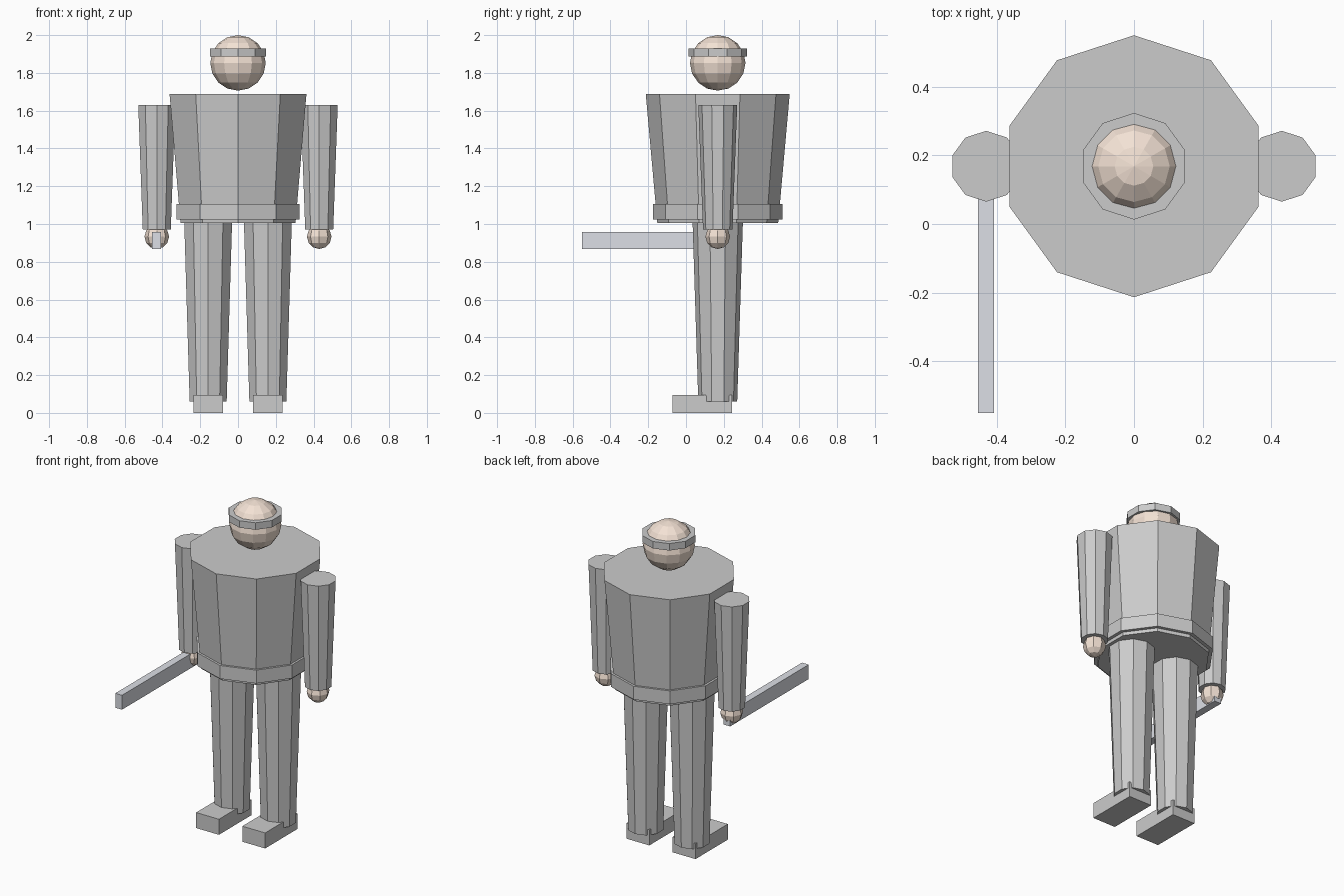
import bpy, bmesh
from mathutils import Matrix

if "Cube" in bpy.data.objects:
    bpy.data.objects.remove(bpy.data.objects["Cube"])

CY = 0.168  # body axis in y


def material(name, color):
    m = bpy.data.materials.new(name)
    m.diffuse_color = color
    m.use_nodes = True
    m.node_tree.nodes["Principled BSDF"].inputs["Base Color"].default_value = m.diffuse_color
    return m


skin = material("skin", (0.9, 0.76, 0.66, 1))
steel = material("steel", (0.72, 0.74, 0.79, 1))


def finish(name, bm, mat=None):
    me = bpy.data.meshes.new(name)
    bm.to_mesh(me)
    bm.free()
    ob = bpy.data.objects.new(name, me)
    bpy.context.collection.objects.link(ob)
    if mat:
        me.materials.append(mat)
    return ob


def taper(name, x, z0, z1, r0, r1):
    """Ten-sided tapered column on the body axis."""
    bm = bmesh.new()
    bmesh.ops.create_cone(bm, cap_ends=True, segments=10, radius1=r0, radius2=r1,
                          depth=z1 - z0,
                          matrix=Matrix.Translation((x, CY, (z0 + z1) / 2)))
    return finish(name, bm)


def ball(name, x, z, r, seg, rings):
    bm = bmesh.new()
    bmesh.ops.create_uvsphere(bm, u_segments=seg, v_segments=rings, radius=r,
                              matrix=Matrix.Translation((x, CY, z)))
    return finish(name, bm, skin)


def box(name, lo, hi, mat=None):
    bm = bmesh.new()
    mid = [(a + b) / 2 for a, b in zip(lo, hi)]
    size = [b - a for a, b in zip(lo, hi)]
    bmesh.ops.create_cube(bm, size=1, matrix=Matrix.Translation(mid) @ Matrix.Diagonal((*size, 1)))
    return finish(name, bm, mat)


# torso, belt, head and headband
taper("torso", 0, 1.005, 1.688, 0.32, 0.381)
taper("belt", 0, 1.025, 1.107, 0.343, 0.343)
ball("head", 0, 1.853, 0.147, 12, 8)
taper("headband", 0, 1.887, 1.93, 0.155, 0.155)

# limbs on both sides
for side, s in (("right", -1), ("left", 1)):
    taper(side + "_arm", s * 0.43, 0.97, 1.629, 0.078, 0.103)
    ball(side + "_hand", s * 0.43, 0.933, 0.065, 8, 6)
    taper(side + "_leg", s * 0.158, 0.06, 1.005, 0.103, 0.133)
    box(side + "_foot", (s * 0.158 - 0.078, -0.072, 0), (s * 0.158 + 0.078, 0.244, 0.096))

# baton held in the right hand
box("baton", (-0.454, -0.55, 0.868), (-0.408, 0.217, 0.957), steel)
